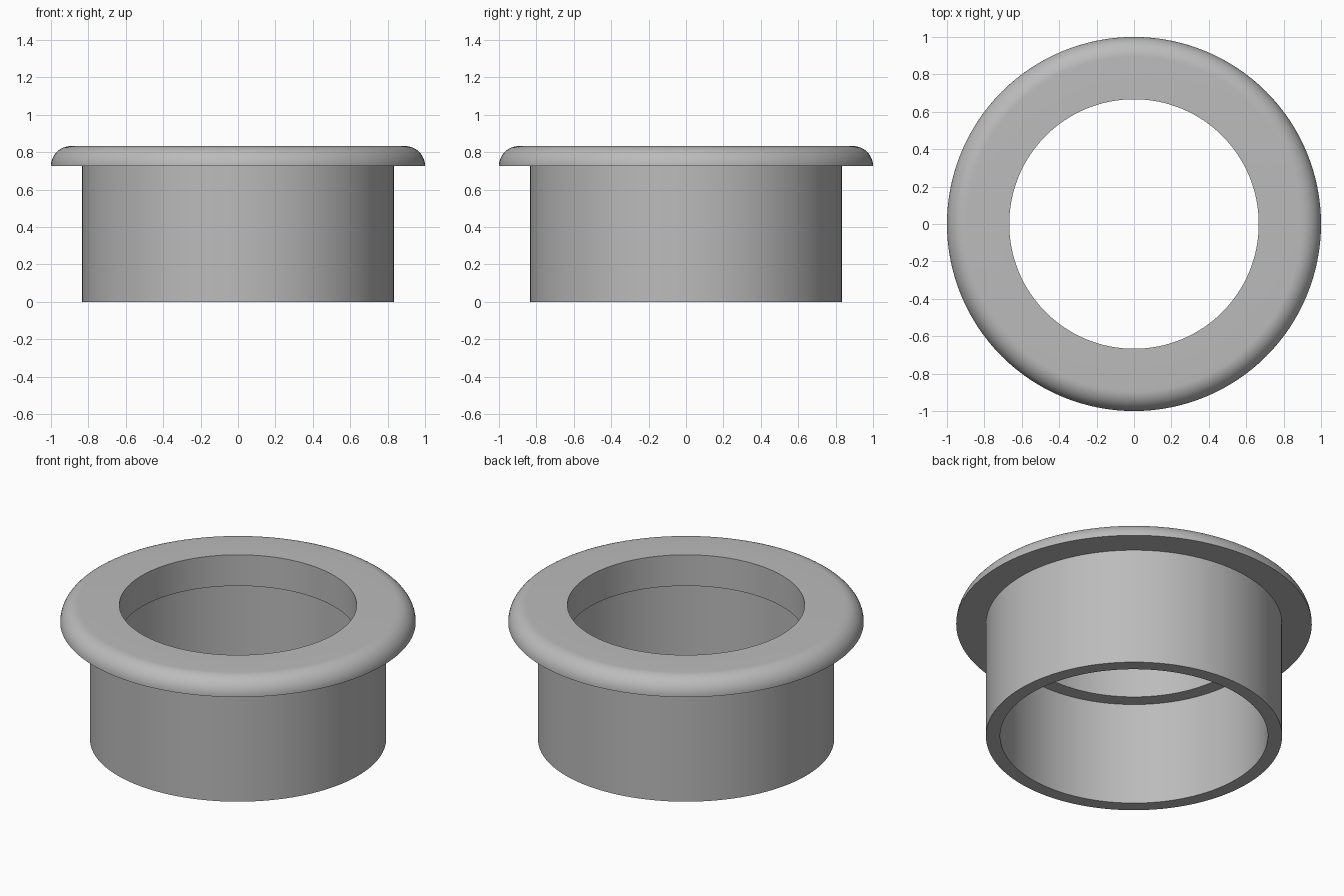
import bpy
import bmesh
import math

cube = bpy.data.objects.get("Cube")
if cube:
    bpy.data.objects.remove(cube, do_unlink=True)

SEGMENTS = 128
HEIGHT = 0.833
FLANGE_Z = 0.727
LEDGE_Z = 0.64
ROUND = HEIGHT - FLANGE_Z

# Plain grey material
grey = bpy.data.materials.new("grey")
grey.use_nodes = True
colour = (0.5, 0.5, 0.5, 1)
grey.diffuse_color = colour
grey.node_tree.nodes["Principled BSDF"].inputs["Base Color"].default_value = colour


def lathe(name, profile):
    """Revolve a closed (radius, height) profile around the z axis."""
    bm = bmesh.new()
    verts = [bm.verts.new((r, 0, z)) for r, z in profile]
    edges = [bm.edges.new((a, b)) for a, b in zip(verts, verts[1:] + verts[:1])]
    bmesh.ops.spin(bm, geom=verts + edges, axis=(0, 0, 1), cent=(0, 0, 0),
                   angle=math.tau, steps=SEGMENTS, use_merge=True)
    bmesh.ops.remove_doubles(bm, verts=bm.verts, dist=1e-5)
    bmesh.ops.recalc_face_normals(bm, faces=bm.faces)
    mesh = bpy.data.meshes.new(name)
    bm.to_mesh(mesh)
    bm.free()
    obj = bpy.data.objects.new(name, mesh)
    bpy.context.collection.objects.link(obj)
    mesh.materials.append(grey)
    bpy.ops.object.select_all(action="DESELECT")
    obj.select_set(True)
    bpy.context.view_layer.objects.active = obj
    bpy.ops.object.shade_smooth_by_angle(angle=math.radians(30))
    return obj


# Quarter-round outer edge of the flange
rim = []
for i in range(13):
    a = math.radians(90) * i / 12
    rim.append((1 - ROUND + ROUND * math.cos(a), FLANGE_Z + ROUND * math.sin(a)))

# Sleeve, flange and inner lip in one turned section
body = [(0.667, LEDGE_Z), (0.753, LEDGE_Z), (0.753, 0), (0.833, 0), (0.833, FLANGE_Z)]
lathe("flanged_bushing", body + rim + [(0.667, HEIGHT)])
